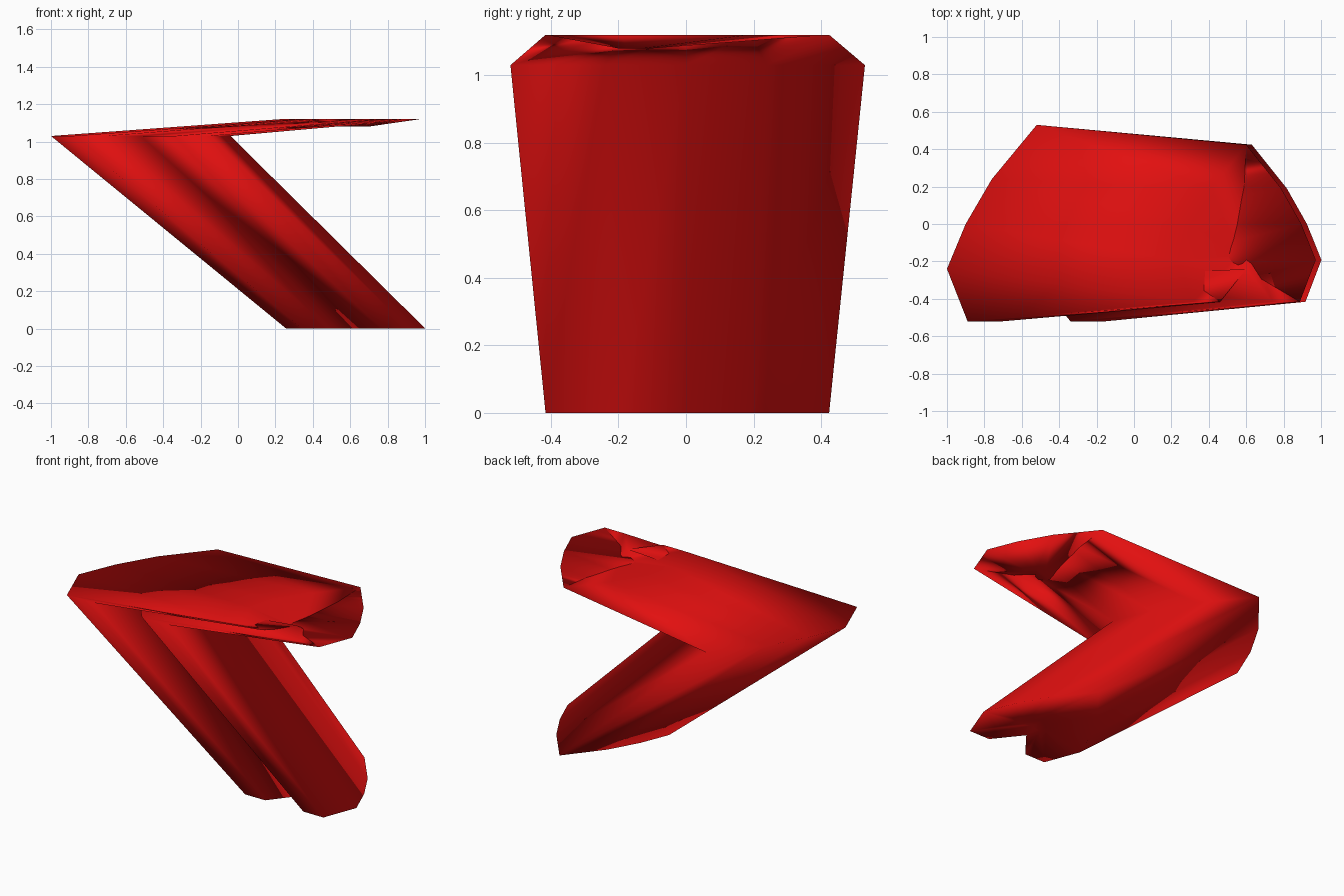
import bpy
import bmesh

if "Cube" in bpy.data.objects:
    bpy.data.objects.remove(bpy.data.objects["Cube"])

# Red material
red = bpy.data.materials.new("red")
red.diffuse_color = (0.76, 0.005, 0.005, 1.0)
red.use_nodes = True
red.node_tree.nodes["Principled BSDF"].inputs["Base Color"].default_value = red.diffuse_color

# Right half of the heart outline, from the point to the lobe
half = [(0.24, 0.24), (0.38, 0.0), (0.48, -0.24), (0.37, -0.52), (0.18, -0.52)]
heart = ([(0.0, 0.53)] + [(-x, y) for x, y in half]
         + [(0.0, -0.30)] + half[::-1])

# Sections along the folded tube: centre x, centre y, z, x scale, y scale
sections = [
    (0.63, -0.15, 0.04, 0.20, 0.10),   # dished lower end
    (0.63, 0.00, 0.00, 0.775, 0.80),   # lower rim
    (-0.52, 0.00, 1.03, 1.00, 1.00),   # fold
    (0.60, 0.00, 1.12, 0.775, 0.80),   # upper rim
    (0.60, -0.15, 1.08, 0.20, 0.10),   # dished upper end
]

# Skin the sections into one closed folded body
bm = bmesh.new()
rings = [[bm.verts.new((cx + x * sx, cy + y * sy, z)) for x, y in heart]
         for cx, cy, z, sx, sy in sections]
n = len(heart)
for low, high in zip(rings, rings[1:]):
    for i in range(n):
        j = (i + 1) % n
        bm.faces.new((low[i], low[j], high[j], high[i]))
bm.faces.new(rings[0][::-1])
bm.faces.new(rings[-1])
for face in bm.faces:
    face.smooth = True

mesh = bpy.data.meshes.new("folded_heart_body")
bm.to_mesh(mesh)
bm.free()
mesh.materials.append(red)
body = bpy.data.objects.new("folded_heart_body", mesh)
bpy.context.collection.objects.link(body)
